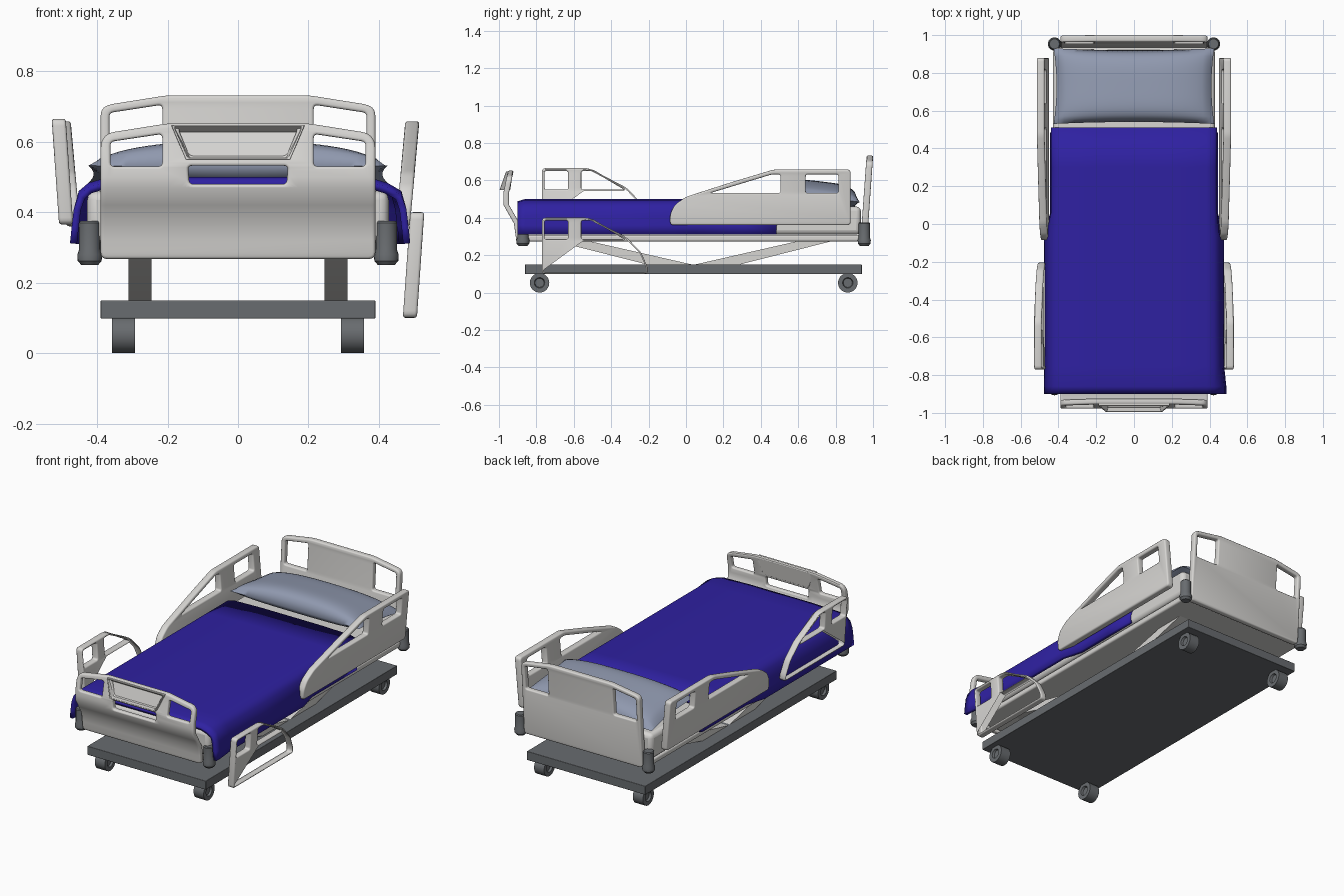
import bpy, bmesh, math
from mathutils import Vector

if "Cube" in bpy.data.objects:
    bpy.data.objects.remove(bpy.data.objects["Cube"])


def material(name, rgb):
    m = bpy.data.materials.new(name)
    m.diffuse_color = (*rgb, 1)
    m.use_nodes = True
    m.node_tree.nodes["Principled BSDF"].inputs["Base Color"].default_value = m.diffuse_color
    return m


WHITE = material("off_white_plastic", (0.68, 0.67, 0.65))
GREY = material("dark_grey", (0.14, 0.15, 0.16))
BLUE = material("blanket_blue", (0.028, 0.015, 0.36))
PILLOW = material("pillow_grey_blue", (0.28, 0.32, 0.43))


def finish(bm, name, mat, bevel=0, segs=3, angle=35, solid=0):
    me = bpy.data.meshes.new(name)
    bm.to_mesh(me)
    bm.free()
    ob = bpy.data.objects.new(name, me)
    bpy.context.collection.objects.link(ob)
    me.materials.append(mat)
    if solid:
        s = ob.modifiers.new("thickness", 'SOLIDIFY')
        s.thickness, s.offset = solid, -1
    if bevel:
        b = ob.modifiers.new("bevel", 'BEVEL')
        b.width, b.segments = bevel, segs
    bpy.ops.object.select_all(action='DESELECT')
    bpy.context.view_layer.objects.active = ob
    ob.select_set(True)
    bpy.ops.object.shade_smooth_by_angle(angle=math.radians(angle))
    return ob


def box(name, x, y, z, mat, bevel=0.0):
    bm = bmesh.new()
    bmesh.ops.create_cube(bm, size=1)
    for v in bm.verts:
        v.co = [a[0] + (c + 0.5) * (a[1] - a[0]) for a, c in zip((x, y, z), v.co)]
    return finish(bm, name, mat, bevel)


def rounded(pts, r, n=4):
    out = []
    for i, p in enumerate(pts):
        p, a, b = Vector(p), Vector(pts[i - 1]), Vector(pts[(i + 1) % len(pts)])
        p0 = p + (a - p).normalized() * min(r, (a - p).length * 0.45)
        p1 = p + (b - p).normalized() * min(r, (b - p).length * 0.45)
        for k in range(n + 1):
            t = k / n
            out.append(p0 * (1 - t) ** 2 + p * 2 * t * (1 - t) + p1 * t * t)
    return out


def panel(name, loops, thick, place, cuts=(), r=0.02, soft=0.008):
    """Flat plate with holes, soft edges, placed by a mapping function."""
    cu = bpy.data.curves.new(name, 'CURVE')
    cu.dimensions, cu.fill_mode = '2D', 'BOTH'
    cu.extrude, cu.bevel_depth, cu.offset = thick / 2 - soft, soft, -soft
    cu.bevel_resolution = 2
    for k, loop in enumerate(loops):
        pts = rounded(loop, r if k == 0 else 0.012)
        s = cu.splines.new('POLY')
        s.points.add(len(pts) - 1)
        for q, p in zip(s.points, pts):
            q.co = (p.x, p.y, 0, 1)
        s.use_cyclic_u = True
    tmp = bpy.data.objects.new("tmp", cu)
    bpy.context.collection.objects.link(tmp)
    bpy.context.view_layer.update()
    bm = bmesh.new()
    bm.from_mesh(tmp.evaluated_get(bpy.context.evaluated_depsgraph_get()).to_mesh())
    bpy.data.objects.remove(tmp)
    bmesh.ops.remove_doubles(bm, verts=bm.verts, dist=1e-5)
    for c in cuts:
        bmesh.ops.bisect_plane(bm, geom=bm.verts[:] + bm.edges[:] + bm.faces[:],
                               plane_co=(0, c, 0), plane_no=(0, 1, 0))
    for v in bm.verts:
        v.co = place(*v.co)
    bmesh.ops.recalc_face_normals(bm, faces=bm.faces)
    return finish(bm, name, WHITE)


def sym(half):
    """Mirror a right-hand outline into a closed symmetric one."""
    return half + [(-x, z) for x, z in reversed(half)]


def both(hole):
    return [hole, [(-x, z) for x, z in hole]]


# wheeled base
box("base_platform", (-.39, .39), (-.86, .94), (.098, .15), GREY, .003)
for sx in (-1, 1):
    for end, y in (("front", -.783), ("rear", .865)):
        bm = bmesh.new()
        bmesh.ops.create_cone(bm, cap_ends=True, segments=32, radius1=.052, radius2=.052, depth=.066)
        caps = [f for f in bm.faces if len(f.verts) > 4]
        bmesh.ops.inset_individual(bm, faces=caps, thickness=.024)
        bmesh.ops.inset_individual(bm, faces=caps, thickness=.004, depth=-.012)
        for v in bm.verts:
            v.co = (v.co.z + sx * .325, v.co.x + y, v.co.y + .052)
        bmesh.ops.recalc_face_normals(bm, faces=bm.faces)
        finish(bm, f"{end}_caster", GREY)

# slanted lift arms
for sx in (-1, 1):
    for d in (-1, 1):
        pts = [(0, .148), (.24, .148), (.76, .28), (.58, .28)]
        bm = bmesh.new()
        rings = [[bm.verts.new((sx * .278 + o, .04 + d * a, z)) for a, z in pts] for o in (-.033, .033)]
        for ring in rings:
            bm.faces.new(ring)
        for i in range(4):
            j = (i + 1) % 4
            bm.faces.new((rings[0][i], rings[0][j], rings[1][j], rings[1][i]))
        bmesh.ops.recalc_face_normals(bm, faces=bm.faces)
        finish(bm, "lift_arm", WHITE)

# deck and mattress
box("bed_deck", (-.42, .42), (-.87, .935), (.273, .308), WHITE, .01)
box("mattress", (-.428, .428), (-.885, .935), (.31, .46), WHITE, .025)

# corner bumpers
for sx in (-1, 1):
    for y in (-.872, .953):
        bm = bmesh.new()
        prof = [(0, .25), (.024, .25), (.034, .262), (.035, .28), (.03, .294), (.03, .37), (.026, .375), (0, .375)]
        vs = [bm.verts.new((r, 0, z)) for r, z in prof]
        es = [bm.edges.new(e) for e in zip(vs, vs[1:])]
        bmesh.ops.spin(bm, geom=vs + es, cent=(0, 0, 0), axis=(0, 0, 1), angle=math.tau, steps=24)
        bmesh.ops.remove_doubles(bm, verts=bm.verts, dist=1e-4)
        bmesh.ops.translate(bm, verts=bm.verts, vec=(sx * .421, y, 0))
        bmesh.ops.recalc_face_normals(bm, faces=bm.faces)
        finish(bm, "corner_bumper", GREY)

# headboard
panel("headboard",
      [sym([(.39, .267), (.39, .69), (.37, .705), (.2, .732)])]
      + both([(.215, .545), (.365, .545), (.365, .682), (.215, .705)]),
      .035, lambda x, y, z: (x, .95 - z + (y - .267) * .071, y))


# footboard, bowed outward at mid height
def bow(z):
    knots = [(.26, -.89), (.37, -.905), (.47, -.962), (.53, -.962), (.66, -.935)]
    for (a, ya), (b, yb) in zip(knots, knots[1:]):
        if z <= b:
            return ya + (yb - ya) * (z - a) / (b - a)
    return knots[-1][1]


panel("footboard",
      [sym([(.39, .267), (.39, .60), (.37, .625), (.2, .652)])]
      + both([(.215, .53), (.362, .53), (.362, .60), (.215, .622)])
      + [sym([(.138, .48), (.142, .532)]), sym([(.138, .56), (.17, .638)])],
      .03, lambda x, y, z: (x, bow(y) - z, y), cuts=(.32, .37, .42, .47, .5, .53))

# recessed control tray in the footboard
bm = bmesh.new()
top, low = (.19, .648), (.148, .548)
front = [(-top[0], -.962, top[1]), (-low[0], -.997, low[1]), (low[0], -.997, low[1]), (top[0], -.962, top[1])]
fv = [bm.verts.new(p) for p in front]
bv = [bm.verts.new((p[0], -.925 if p[2] > .6 else -.94, p[2])) for p in front]
face = bm.faces.new(fv)
bm.faces.new(bv[::-1])
for i in range(4):
    j = (i + 1) % 4
    bm.faces.new((fv[i], bv[i], bv[j], fv[j]))
bmesh.ops.recalc_face_normals(bm, faces=bm.faces)
bmesh.ops.inset_individual(bm, faces=[face], thickness=.008)
bmesh.ops.inset_individual(bm, faces=[face], thickness=.014, depth=-.028)
finish(bm, "control_tray", WHITE, .002, 2)

# side rails, the front right one lowered
REAR = [[(-.085, .36), (-.085, .42), (-.06, .47), (.0, .512), (.25, .592), (.47, .658), (.88, .658), (.88, .36)],
        [(.13, .532), (.505, .532), (.505, .632), (.46, .632)],
        [(.64, .532), (.815, .532), (.815, .632), (.64, .632)]]
FRONT = [[(-.77, .365), (-.77, .665), (-.52, .665), (-.32, .562), (-.24, .48), (-.205, .40), (-.205, .365)],
         [(-.757, .55), (-.63, .55), (-.63, .65), (-.757, .65)],
         [(-.56, .55), (-.33, .55), (-.50, .65), (-.56, .65)]]
for side, sx in (("left", -1), ("right", 1)):
    panel(f"{side}_rear_rail", REAR, .04,
          lambda x, y, z: (sx * (.468 + z + (y - .36) * .09), x, y))
    drop = .265 if sx > 0 else 0
    panel(f"{side}_front_rail", FRONT, .04,
          lambda x, y, z: (sx * (.488 + z + (y - .365) * .07), x, y - drop))

# draped blanket: stations along y, each a section across x
half = [(.2, .5), (.385, .495), (.425, .483), (.452, .46), (.466, .41), (.472, .36), (.477, .312)]
section = [(-x, z) for x, z in reversed(half)] + half
bm = bmesh.new()
rows = []
for y in (-.9, -.86, -.75, -.4, -.06, .06, .3, .51):
    row = []
    for x, z in section:
        pull = .93 if y > 0 else 1.0
        nx = x * pull if abs(x) > .46 else min(max(x, -.44), .44) if y > 0 else x
        if y < -.8 and x > .45:
            nx += .012
        ny = y - .025 if y > .5 and z < .4 else y
        row.append(bm.verts.new((nx, ny, z - (.012 if y == -.9 and z > .45 else 0))))
    rows.append(row)
for a, b in zip(rows, rows[1:]):
    for i in range(len(section) - 1):
        bm.faces.new((a[i], a[i + 1], b[i + 1], b[i]))
finish(bm, "blanket", BLUE, angle=50, solid=.02)

# pillow with pinched corners
bm = bmesh.new()
for sgn, height in ((1, .085), (-1, .045)):
    g = bmesh.ops.create_grid(bm, x_segments=32, y_segments=20, size=1)
    for v in g["verts"]:
        u, w = v.co.x, v.co.y
        h = max(0, (1 - u ** 4) * (1 - w ** 4)) ** .5
        h *= 1 - .25 * u * u
        y = .73 + .2 * w * (1 - .05 * (1 - u * u) * abs(w))
        v.co = (.425 * u * (1 - .035 * (1 - w * w)), y, .508 - .12 * (y - .73) + sgn * height * h)
bmesh.ops.remove_doubles(bm, verts=bm.verts, dist=1e-4)
bmesh.ops.recalc_face_normals(bm, faces=bm.faces)
finish(bm, "pillow", PILLOW, angle=70)
